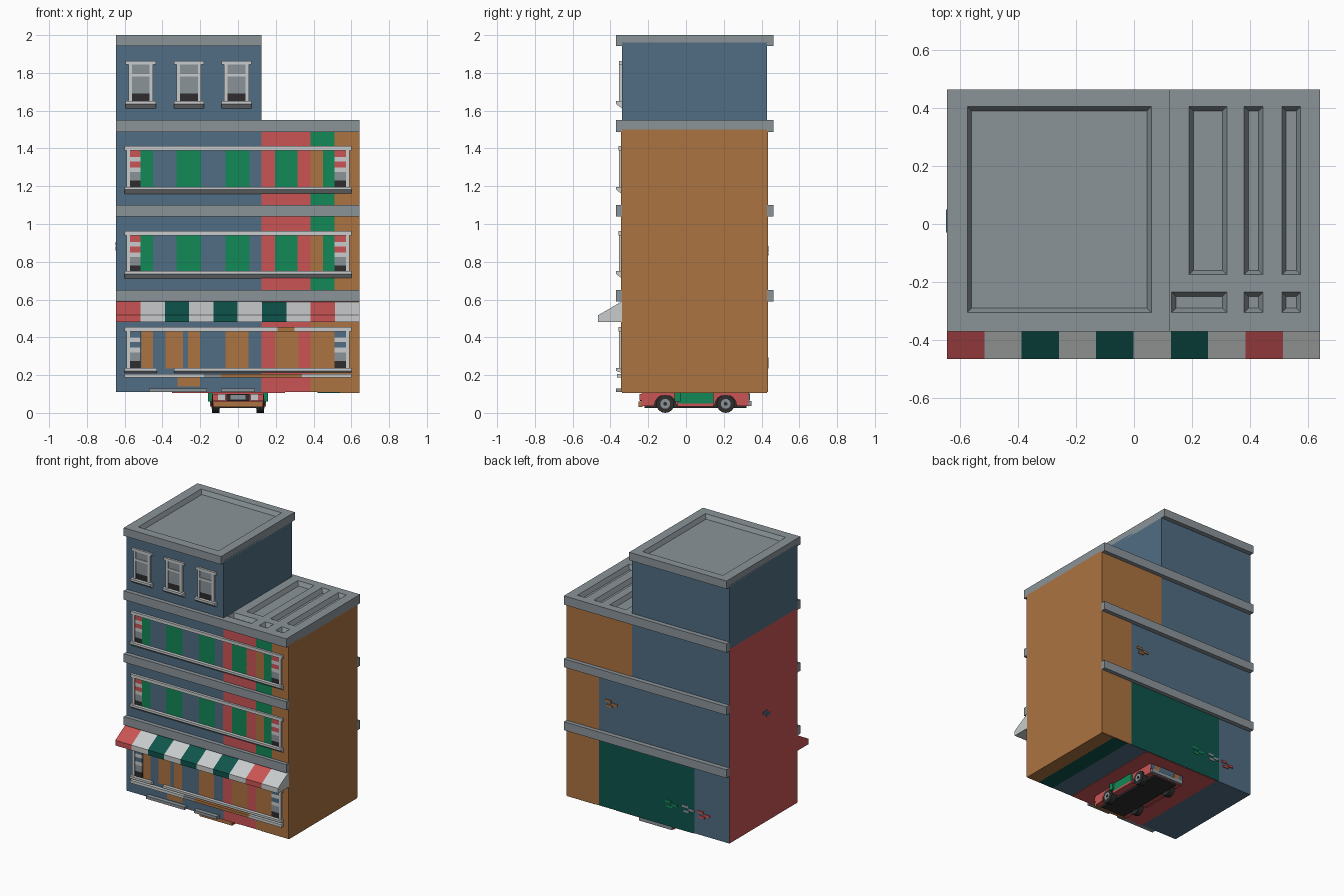
import bpy, bmesh, math
from mathutils import Matrix, Vector

if "Cube" in bpy.data.objects:
    bpy.data.objects.remove(bpy.data.objects["Cube"])


def lin(c):
    c /= 255
    return c / 12.92 if c <= 0.04045 else ((c + 0.055) / 1.055) ** 2.4


MATS = {}
for key, name, rgb in [
        ("blue", "slate blue", (80, 109, 131)), ("red", "brick red", (202, 84, 85)),
        ("green", "bright green", (18, 136, 86)), ("orange", "tan orange", (172, 115, 65)),
        ("teal", "dark teal", (14, 84, 76)), ("white", "light grey", (200, 203, 204)),
        ("grey", "concrete grey", (139, 148, 153)), ("black", "near black", (46, 44, 45))]:
    m = bpy.data.materials.new(name)
    m.diffuse_color = (*[lin(c) for c in rgb], 1)
    m.use_nodes = True
    m.node_tree.nodes["Principled BSDF"].inputs["Base Color"].default_value = m.diffuse_color
    MATS[key] = m


def finish(bm, name, keys):
    bmesh.ops.recalc_face_normals(bm, faces=bm.faces)
    me = bpy.data.meshes.new(name)
    bm.to_mesh(me)
    bm.free()
    for k in keys:
        me.materials.append(MATS[k])
    ob = bpy.data.objects.new(name, me)
    bpy.context.collection.objects.link(ob)
    return ob


def boxes(name, items):
    """One object from boxes (x0, x1, y0, y1, z0, z1, colour)."""
    bm, keys = bmesh.new(), []
    for x0, x1, y0, y1, z0, z1, k in items:
        if k not in keys:
            keys.append(k)
        mat = Matrix.Translation(((x0 + x1) / 2, (y0 + y1) / 2, (z0 + z1) / 2)) @ \
            Matrix.Diagonal((x1 - x0, y1 - y0, z1 - z0, 1))
        for v in bmesh.ops.create_cube(bm, size=1, matrix=mat)["verts"]:
            for f in v.link_faces:
                f.material_index = keys.index(k)
    return finish(bm, name, keys)


def prism(name, profile, spans):
    """Extrude a (y, z) profile along x for each (x0, x1, colour)."""
    bm, keys = bmesh.new(), []
    for x0, x1, k in spans:
        if k not in keys:
            keys.append(k)
        a = bm.faces.new([bm.verts.new((x0, y, z)) for y, z in profile])
        r = bmesh.ops.extrude_face_region(bm, geom=[a], use_keep_orig=True)
        vs = [g for g in r["geom"] if isinstance(g, bmesh.types.BMVert)]
        bmesh.ops.translate(bm, verts=vs, vec=(x1 - x0, 0, 0))
        for v in vs:
            for f in v.link_faces:
                f.material_index = keys.index(k)
        a.material_index = keys.index(k)
    return finish(bm, name, keys)


def cut_pits(ob, pits, top, depth=0.03, slope=0.015):
    """Sink tapered pits (x0, x1, y0, y1) into a roof."""
    bm = bmesh.new()
    for x0, x1, y0, y1 in pits:
        rings = []
        for z, s in ((top + 0.01, -slope / 3), (top - depth, slope)):
            rings.append([bm.verts.new(p) for p in (
                (x0 + s, y0 + s, z), (x1 - s, y0 + s, z), (x1 - s, y1 - s, z), (x0 + s, y1 - s, z))])
        for r in rings:
            bm.faces.new(r)
        for i in range(4):
            j = (i + 1) % 4
            bm.faces.new((rings[0][i], rings[0][j], rings[1][j], rings[1][i]))
    cutter = finish(bm, "pit_cutter", ["grey"])
    cutter.hide_render = True
    mod = ob.modifiers.new("pits", "BOOLEAN")
    mod.operation, mod.object, mod.solver = "DIFFERENCE", cutter, "EXACT"
    bpy.context.view_layer.objects.active = ob
    bpy.ops.object.modifier_apply(modifier=mod.name)
    bpy.data.objects.remove(cutter)


L, R, F, B, STEP, BASE = -0.645, 0.642, -0.34, 0.43, 0.125, 0.11
T = 0.004

# main block: side colours chosen by face direction
body = boxes("main_block", [(L, R, F, B, BASE, 1.5, "blue")])
for k in ("red", "orange"):
    body.data.materials.append(MATS[k])
for p in body.data.polygons:
    p.material_index = 1 if p.normal.x < -0.5 else 2 if p.normal.x > 0.5 else 0
boxes("top_storey", [(L, STEP, F, B, 1.5, 1.96, "blue")])

# cornices and roofs
boxes("cornices", [(L, R, y0, y1, z, z + 0.06, "grey")
                   for z in (0.59, 1.04) for y0, y1 in ((-0.37, F), (B, 0.463))])
roof = boxes("lower_roof", [(L, R, -0.37, 0.463, 1.487, 1.55, "grey")])
cols = [(0.19, 0.32), (0.38, 0.445), (0.51, 0.575)]
cut_pits(roof, [(a, b, -0.175, 0.405) for a, b in cols] +
         [(a, b, -0.305, -0.235) for a, b in [(0.13, 0.32)] + cols[1:]], 1.55)
roof = boxes("upper_roof", [(L, STEP, -0.37, 0.463, 1.943, 2.0, "grey")])
cut_pits(roof, [(-0.575, 0.06, -0.305, 0.405)], 2.0)


# coloured wall panels on the front
def front(items, depth=T):
    return [(x0, x1, F - depth, F, z0, z1, k) for x0, x1, z0, z1, k in items]


def run(edges, colours, z0, z1):
    return [(a, b, z0, z1, k) for a, b, k in zip(edges, edges[1:], colours) if k]


wall = []
for z0, z1 in ((1.1, 1.49), (0.65, 1.04)):
    wall += run([STEP, 0.385, 0.51, R], ["red", "green", "orange"], z0, z1)
wall += run([STEP, 0.385, R], ["red", "orange"], BASE, 0.59)
wall += [(-0.32, -0.2, 0.14, 0.19, "orange")]
boxes("front_wall_panels", front(wall))

bands = []
for z in (1.19, 0.74):
    bands += run([-0.515, -0.45, -0.325, -0.195, -0.065, 0.06, STEP, 0.195, 0.315, 0.385, 0.45, 0.51],
                 ["green", "blue", "green", "blue", "green", "blue", "red", "green", "red",
                  "orange", "green"], z, z + 0.2)
    bands += [(x, x + 0.006, z, z + 0.2, "orange") for x in (0.192, 0.312)]
bands += run([-0.51, -0.45, -0.385, -0.29, -0.265, -0.2, -0.065, 0.055, STEP, 0.195, 0.32, 0.385, 0.51],
             ["orange", "blue", "orange", "blue", "orange", "blue", "orange", "blue", "red",
              "orange", "red", "orange"], 0.235, 0.43)
boxes("window_band_panels", front(bands, 0.007))

# end windows: striped panes between posts
panes, posts = [], []
for z, top in ((1.19, "red"), (0.74, "red"), (0.235, "blue")):
    for x0, x1 in ((-0.575, -0.515), (0.51, 0.575)):
        panes += [(x0, x1, z + a, z + b, k) for a, b, k in (
            (0, 0.04, "black"), (0.04, 0.085, "grey"), (0.085, 0.11, "white"),
            (0.11, 0.14, top), (0.14, 0.165, "white"), (0.165, 0.2, top))]
    posts += [(x, x + 0.018, z, z + 0.2, "white") for x in (-0.59, 0.572)]

# small top windows
sills = []
for c in (-0.515, -0.26, -0.008):
    panes += [(c - 0.05, c + 0.05, a, b, k) for a, b, k in (
        (1.645, 1.69, "black"), (1.69, 1.78, "grey"), (1.795, 1.845, "grey"))]
    posts += [(c + s * 0.056 - 0.009, c + s * 0.056 + 0.009, 1.64, 1.85, "white") for s in (-1, 1)]
    posts += [(c - 0.05, c + 0.05, 1.78, 1.795, "white"), (c - 0.08, c + 0.08, 1.845, 1.863, "white")]
    sills.append((c - 0.08, c + 0.08, 1.65))
boxes("window_panes", front(panes, 0.008))
boxes("window_posts", front(posts, 0.014))

# long rails above, wedge sills below
rails = [(-0.6, 0.6, z, z + 0.022, "white") for z in (1.39, 0.94)]
rails += run([-0.6, 0.21, 0.3, 0.6], ["white", "orange", "white"], 0.432, 0.454)
boxes("window_rails", front(rails, 0.018))
for i, (x0, x1, z) in enumerate(sills + [(-0.6, 0.6, 1.197), (-0.6, 0.6, 0.75),
                                         (-0.6, -0.43, 0.237), (-0.34, 0.6, 0.237)]):
    h = 0.038 if z > 0.5 else 0.025
    prism(f"window_sill_{i + 1}", [(F, z), (-0.37, z), (-0.37, z - 0.015), (F, z - h)],
          [(x0, x1, "white")])
boxes("lower_ledge", front(run([-0.6, -0.18, -0.09, 0.34, 0.6],
                               ["white", "grey", "orange", "white"], 0.187, 0.207), 0.025))
boxes("front_steps", [(-0.47, -0.165, -0.37, F, BASE, 0.13, "grey"),
                      (-0.09, 0.09, -0.37, F, BASE, 0.13, "grey")])

# striped awning
w = (R - L) / 10
stripes = ["red", "white", "teal", "white", "teal", "white", "teal", "white", "red", "white"]
prism("awning", [(F, 0.59), (-0.465, 0.517), (-0.465, 0.48), (F, 0.48)],
      [(L + i * w, L + (i + 1) * w, k) for i, k in enumerate(stripes)])

# back wall panels with loose bricks
back = [(STEP, R, 1.1, 1.49, "orange"), (0.386, R, 0.65, 1.04, "orange"),
        (0.386, R, BASE, 0.59, "orange"), (-0.37, 0.386, BASE, 0.59, "teal")]
boxes("back_wall_panels", [(a, b, B, B + T, c, d, k) for a, b, c, d, k in back])
bricks = []
for x, z, k in ((0.29, 0.86, "orange"), (-0.44, 0.26, "red"), (-0.32, 0.27, "grey"), (-0.185, 0.27, "green")):
    for dx, dz in ((0.022, 0.015), (-0.028, 0.0), (0.012, -0.018)):
        bricks.append((x + dx - 0.022, x + dx + 0.022, B, B + 0.007, z + dz - 0.008, z + dz + 0.008, k))
bricks += [(L - T, L, y, y + 0.05, z, z + 0.02, "blue") for y, z in ((0.0, 0.885), (-0.03, 0.86))]
boxes("loose_bricks", bricks)

# underside colours
boxes("underside_panels", [(a, b, F, B, BASE - T, BASE, k) for a, b, k in (
    (-0.35, 0.25, "red"), (0.42, 0.54, "teal"), (0.54, R, "orange"))])

# car under the building: body profile with wheel arches
AXLES = (-0.11, 0.21)
prof = [(-0.235, 0.105), (-0.235, 0.035)]
for c in AXLES:
    prof += [(c - 0.058 * math.cos(t), 0.038 + 0.058 * math.sin(t))
             for t in [math.pi * i / 8 for i in range(9)]]
prof += [(0.33, 0.035), (0.33, 0.105), (0.25, 0.15), (-0.15, 0.15)]
prism("car_body", prof, [(-0.135, 0.135, "red")])
boxes("car_chassis", [(-0.095, 0.095, -0.22, 0.32, 0.025, 0.1, "black")])
for s, side in ((-1, "left"), (1, "right")):
    x0, x1 = sorted((s * 0.13, s * 0.148))
    boxes(f"car_door_{side}", [(x0, x1, -0.045, 0.145, 0.05, 0.108, "green"),
                               (x0, x1, -0.045, 0.145, 0.035, 0.05, "red")])
    x0, x1 = sorted((s * 0.13, s * 0.16))
    boxes(f"car_mirror_{side}", [(x0, x1, -0.06, -0.03, 0.06, 0.106, "green")])
    for c, end in zip(AXLES, ("front", "rear")):
        bm = bmesh.new()
        for r, d, idx in ((0.048, 0.04, 0), (0.026, 0.046, 1), (0.01, 0.05, 0)):
            mat = Matrix.Translation((s * 0.118, c, 0.048)) @ Matrix.Rotation(math.pi / 2, 4, "Y")
            for v in bmesh.ops.create_cone(bm, cap_ends=True, segments=16, radius1=r, radius2=r,
                                           depth=d, matrix=mat)["verts"]:
                for f in v.link_faces:
                    f.material_index = idx
        finish(bm, f"car_wheel_{end}_{side}", ["black", "grey"])

# car bumpers, lights and grille
nose = [(-0.13, 0.13, -0.252, -0.23, 0.032, 0.06, "orange"), (-0.06, 0.06, -0.243, -0.23, 0.062, 0.1, "black"),
        (-0.04, 0.04, -0.247, -0.23, 0.07, 0.095, "grey")]
tail = [(-0.13, 0.13, 0.33, 0.346, 0.036, 0.062, "grey"), (-0.07, 0.07, 0.33, 0.337, 0.068, 0.104, "blue")]
for s in (-1, 1):
    for a, b, k in ((0.065, 0.105, "white"), (0.105, 0.135, "red")):
        x0, x1 = sorted((s * a, s * b))
        nose.append((x0, x1, -0.245, -0.23, 0.065, 0.1, k))
        tail.append((x0, x1, 0.33, 0.34, 0.066, 0.1, "blue" if k == "red" else "orange"))
boxes("car_nose", nose)
boxes("car_tail", tail)
